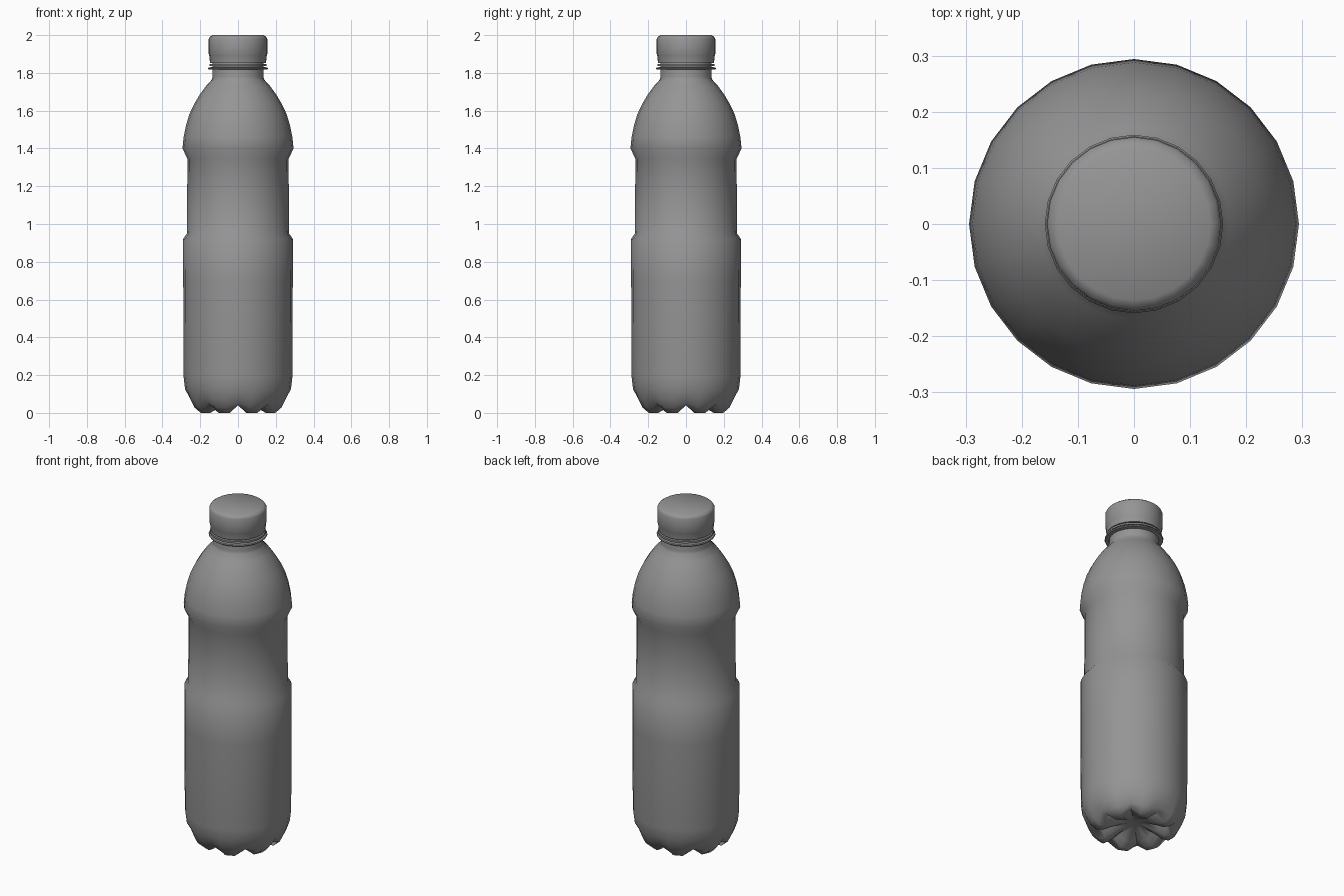
import bpy, bmesh, math

if "Cube" in bpy.data.objects:
    bpy.data.objects.remove(bpy.data.objects["Cube"])

SIDES = 24

# Dark grey plastic shared by all parts
grey = bpy.data.materials.new("dark_grey")
grey.diffuse_color = (0.3, 0.3, 0.3, 1)
grey.use_nodes = True
grey.node_tree.nodes["Principled BSDF"].inputs["Base Color"].default_value = grey.diffuse_color


def lathe(name, profile, groove=None, angle=40):
    """Revolve (radius, z) points; groove maps a profile index to (radius, z) on every third column."""
    groove = groove or {}
    bm = bmesh.new()
    rings = []
    for i, point in enumerate(profile):
        if point[0] == 0:
            rings.append([bm.verts.new((0, 0, point[1]))])
            continue
        ring = []
        for s in range(SIDES):
            r, z = groove.get(i, point) if s % 3 == 0 else point
            a = 2 * math.pi * s / SIDES
            ring.append(bm.verts.new((r * math.cos(a), r * math.sin(a), z)))
        rings.append(ring)
    for lo, hi in zip(rings, rings[1:]):
        for s in range(SIDES):
            t = (s + 1) % SIDES
            if len(lo) == 1:
                bm.faces.new((lo[0], hi[t], hi[s]))
            elif len(hi) == 1:
                bm.faces.new((lo[s], lo[t], hi[0]))
            else:
                bm.faces.new((lo[s], lo[t], hi[t], hi[s]))
    mesh = bpy.data.meshes.new(name)
    bm.to_mesh(mesh)
    bm.free()
    mesh.materials.append(grey)
    obj = bpy.data.objects.new(name, mesh)
    bpy.context.collection.objects.link(obj)
    bpy.ops.object.select_all(action='DESELECT')
    obj.select_set(True)
    bpy.context.view_layer.objects.active = obj
    bpy.ops.object.shade_smooth_by_angle(angle=math.radians(angle))
    return obj


# Bottle body with eight grooves between the feet
body = [(0, 0.06), (0.06, 0.05), (0.13, 0.02), (0.17, 0), (0.205, 0),
        (0.24, 0.03), (0.262, 0.075), (0.28, 0.125), (0.288, 0.19),
        (0.29, 0.7), (0.291, 0.92), (0.27, 0.95), (0.268, 1.345), (0.294, 1.4),
        (0.288, 1.46), (0.276, 1.52), (0.258, 1.58), (0.235, 1.63),
        (0.204, 1.683), (0.17, 1.73), (0.138, 1.765), (0.135, 1.78), (0.135, 1.95)]
feet_grooves = {1: (0.06, 0.056), 2: (0.13, 0.048), 3: (0.17, 0.042),
                4: (0.2, 0.04), 5: (0.23, 0.05), 6: (0.257, 0.085)}
lathe("bottle_body", body, feet_grooves, 60)

# Neck support ring
lathe("neck_ring", [(0.134, 1.817), (0.156, 1.819), (0.159, 1.824),
                    (0.156, 1.829), (0.134, 1.831)])

# Tamper band below the cap
lathe("tamper_band", [(0.134, 1.836), (0.151, 1.836), (0.151, 1.846), (0.134, 1.846)])

# Screw cap
lathe("screw_cap", [(0.134, 1.853), (0.148, 1.853), (0.153, 1.895), (0.155, 1.9),
                    (0.155, 1.98), (0.15, 1.99), (0.136, 2.0), (0, 2.0)], angle=50)
